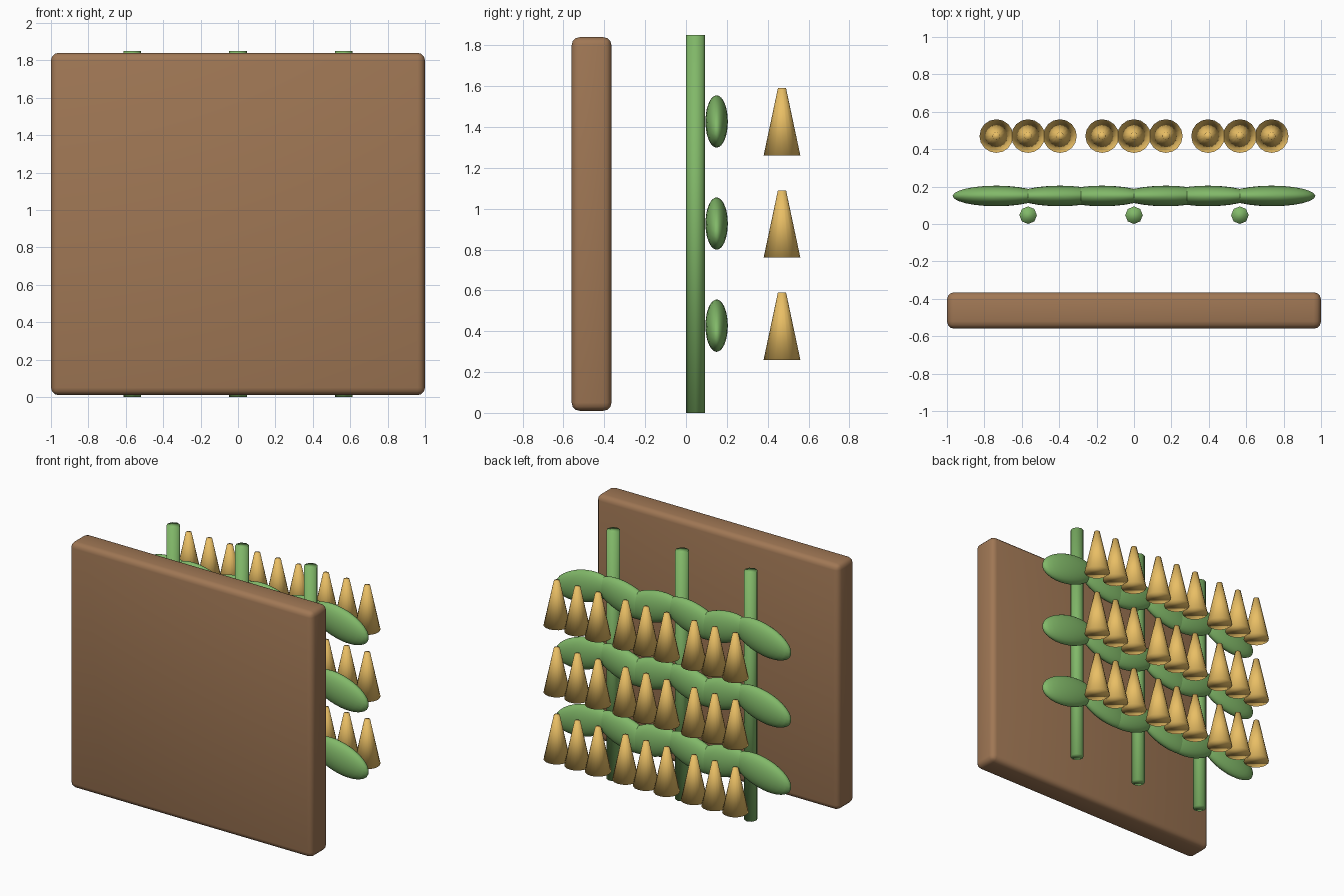
import bpy

if "Cube" in bpy.data.objects:
    bpy.data.objects.remove(bpy.data.objects["Cube"])

def material(name, rgb):
    m = bpy.data.materials.new(name)
    m.diffuse_color = (*rgb, 1)
    m.use_nodes = True
    m.node_tree.nodes["Principled BSDF"].inputs["Base Color"].default_value = m.diffuse_color
    return m

BROWN = material("soil_brown", (0.35, 0.185, 0.09))
GREEN = material("leaf_green", (0.22, 0.48, 0.14))
GOLD = material("grain_gold", (0.82, 0.52, 0.13))

def finish(name, mat):
    o = bpy.context.object
    o.name = name
    o.data.materials.append(mat)
    bpy.ops.object.transform_apply(location=False, rotation=True, scale=True)
    bpy.ops.object.shade_smooth()
    return o

# Backing panel with rounded edges
bpy.ops.mesh.primitive_cube_add(size=1, location=(0, -0.4625, 0.925))
bpy.context.object.scale = (2, 0.195, 1.83)
panel = finish("panel", BROWN)
bevel = panel.modifiers.new("rounded_edges", "BEVEL")
bevel.width = 0.04
bevel.segments = 3

SPACING, OFFSET, STEP = 0.566, 0.17, 0.5
for col in (-1, 0, 1):
    x = col * SPACING
    # Upright stem
    bpy.ops.mesh.primitive_cylinder_add(vertices=8, radius=0.047, depth=1.85,
                                        location=(x, 0.047, 0.925))
    finish("stem", GREEN)
    for row in range(3):
        z = row * STEP
        # Pair of leaves drooping away from the stem
        for side in (-1, 1):
            bpy.ops.mesh.primitive_uv_sphere_add(
                segments=24, ring_count=14, radius=1,
                location=(x + side * OFFSET, 0.15, 0.427 + z),
                rotation=(0, side * 0.26, 0))
            bpy.context.object.scale = (0.241, 0.055, 0.116)
            finish("leaf", GREEN)
        # Three grain cones in front of the leaves
        for k in (-1, 0, 1):
            bpy.ops.mesh.primitive_cone_add(
                vertices=16, radius1=0.09, radius2=0.02, depth=0.33,
                location=(x + k * OFFSET, 0.47, 0.425 + z))
            finish("grain", GOLD)
